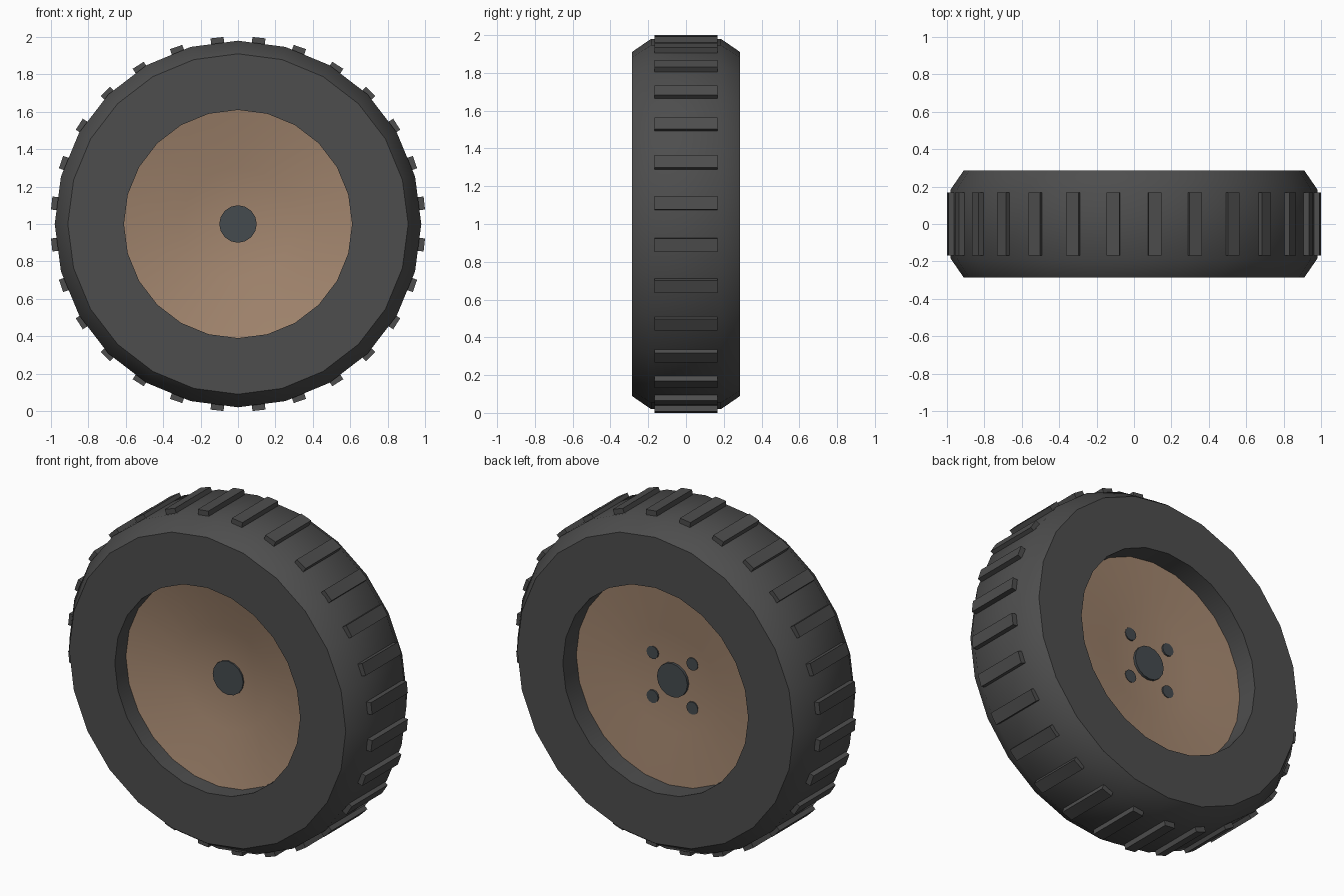
import bpy, bmesh, math
from mathutils import Matrix, Vector

if "Cube" in bpy.data.objects:
    bpy.data.objects.remove(bpy.data.objects["Cube"])

AXLE = Vector((0, 0, 1))


def material(name, rgb):
    m = bpy.data.materials.new(name)
    m.diffuse_color = (*rgb, 1)
    m.use_nodes = True
    m.node_tree.nodes["Principled BSDF"].inputs["Base Color"].default_value = m.diffuse_color
    return m


RUBBER = material("rubber", (0.075, 0.075, 0.075))
BROWN = material("brown_rim", (0.36, 0.235, 0.155))
STEEL = material("dark_steel", (0.06, 0.07, 0.078))


def finish(bm, name, mat, smooth=None):
    bmesh.ops.recalc_face_normals(bm, faces=bm.faces)
    me = bpy.data.meshes.new(name)
    bm.to_mesh(me)
    bm.free()
    ob = bpy.data.objects.new(name, me)
    bpy.context.collection.objects.link(ob)
    me.materials.append(mat)
    if smooth:
        bpy.ops.object.select_all(action='DESELECT')
        ob.select_set(True)
        bpy.context.view_layer.objects.active = ob
        bpy.ops.object.shade_smooth_by_angle(angle=math.radians(smooth))
    return ob


def lathe(name, profile, sides, mat, closed=False, centre=(0, 0, 1), smooth=40):
    """Revolve (radius, y) points around a line parallel to y."""
    bm = bmesh.new()
    c = Vector(centre)
    rings = []
    for r, y in profile:
        if r == 0:
            rings.append([bm.verts.new(c + Vector((0, y, 0)))] * sides)
        else:
            rings.append([bm.verts.new(c + Vector((r * math.sin(a), y, r * math.cos(a))))
                          for a in (math.tau * i / sides for i in range(sides))])
    pairs = list(zip(rings, rings[1:]))
    if closed:
        pairs.append((rings[-1], rings[0]))
    for a, b in pairs:
        for i in range(sides):
            j = (i + 1) % sides
            bm.faces.new(list(dict.fromkeys((a[i], a[j], b[j], b[i]))))
    return finish(bm, name, mat, smooth)


# Tyre: chamfered ring
lathe("tyre", [(0.61, -0.287), (0.91, -0.287), (0.98, -0.185),
               (0.98, 0.185), (0.91, 0.287), (0.61, 0.287)],
      24, RUBBER, closed=True)

# Rim: dished on both sides
lathe("rim", [(0, -0.075), (0.3, -0.11), (0.612, -0.183),
              (0.612, 0.16), (0.3, 0.135), (0, 0.105)], 24, BROWN)

# Axle and wheel bolts
lathe("axle", [(0, -0.095), (0.1, -0.095), (0.1, 0.13), (0, 0.13)], 16, STEEL)
for i, (sx, sz) in enumerate([(-1, -1), (1, -1), (1, 1), (-1, 1)]):
    lathe(f"bolt_{i + 1}", [(0, 0.09), (0.038, 0.09), (0.038, 0.13), (0, 0.13)],
          12, STEEL, centre=(0.131 * sx, 0, 1 + 0.131 * sz))

# Tread blocks around the circumference
bm = bmesh.new()
COUNT, TOP, BOTTOM = 28, 1.0024, 0.955
for i in range(COUNT):
    turn = Matrix.Rotation(math.tau * (i + 0.5) / COUNT, 4, 'Y')
    place = (Matrix.Translation(AXLE) @ turn
             @ Matrix.Translation((0, 0, (TOP + BOTTOM) / 2))
             @ Matrix.Diagonal((0.07, 0.336, TOP - BOTTOM, 1)))
    bmesh.ops.create_cube(bm, size=1, matrix=place)
finish(bm, "tread_blocks", RUBBER)
